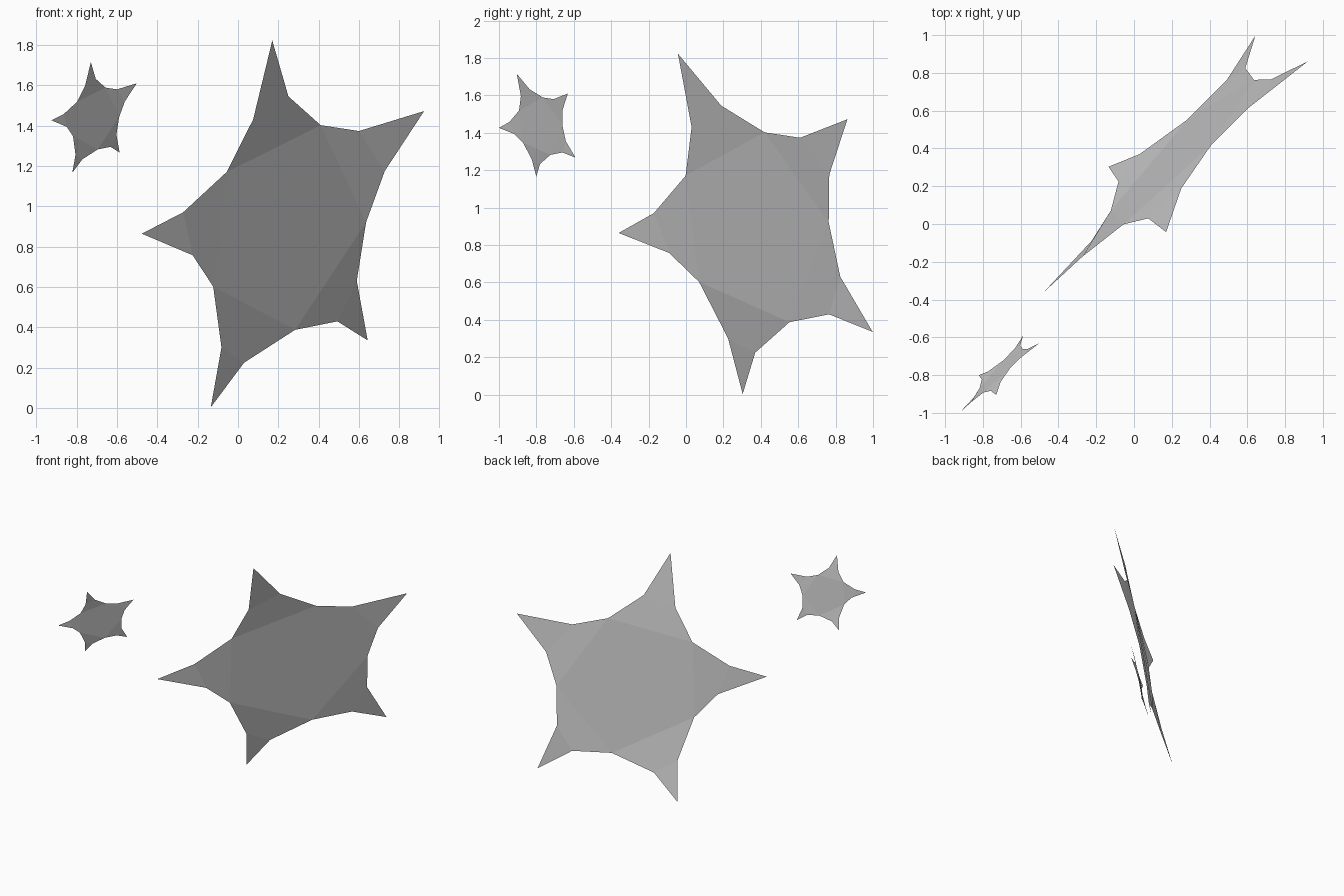
import bpy
from mathutils import Vector

# Rim of the star, clockwise from the top tip: each arm is tip, flank, valley, flank
RIM = [
    (0.17, -0.043, 1.822), (0.25, 0.188, 1.545), (0.41, 0.42, 1.402), (0.60, 0.61, 1.373),
    (0.923, 0.863, 1.472), (0.728, 0.766, 1.175), (0.635, 0.763, 0.92), (0.589, 0.825, 0.63),
    (0.643, 0.998, 0.335), (0.493, 0.765, 0.429), (0.283, 0.553, 0.387), (0.03, 0.37, 0.224),
    (-0.135, 0.303, 0.003), (-0.082, 0.225, 0.30), (-0.123, 0.07, 0.602), (-0.225, -0.09, 0.757),
    (-0.477, -0.36, 0.864), (-0.272, -0.172, 0.97), (-0.056, -0.002, 1.17), (0.075, 0.03, 1.43),
]


def star(name, scale, offset):
    """Thin star sheet: a pentagon core with five pointed arms."""
    verts = [Vector(p) * scale + Vector(offset) for p in RIM]
    n = len(verts)
    faces = [tuple(range(2, n, 4))]  # core through the valleys
    for t in range(0, n, 4):
        v0, f0, f1, v1 = (t - 2) % n, (t - 1) % n, t + 1, t + 2
        faces.append((v0, f0, f1, v1))  # arm base
        faces.append((f0, t, f1))       # arm point
    mesh = bpy.data.meshes.new(name)
    mesh.from_pydata(verts, [], faces)
    mesh.update()
    obj = bpy.data.objects.new(name, mesh)
    bpy.context.collection.objects.link(obj)
    return obj


# Large star and its small copy
star("large_star", 1.0, (0, 0, 0))
star("small_star", 0.302, (-0.781, -0.892, 1.165))
